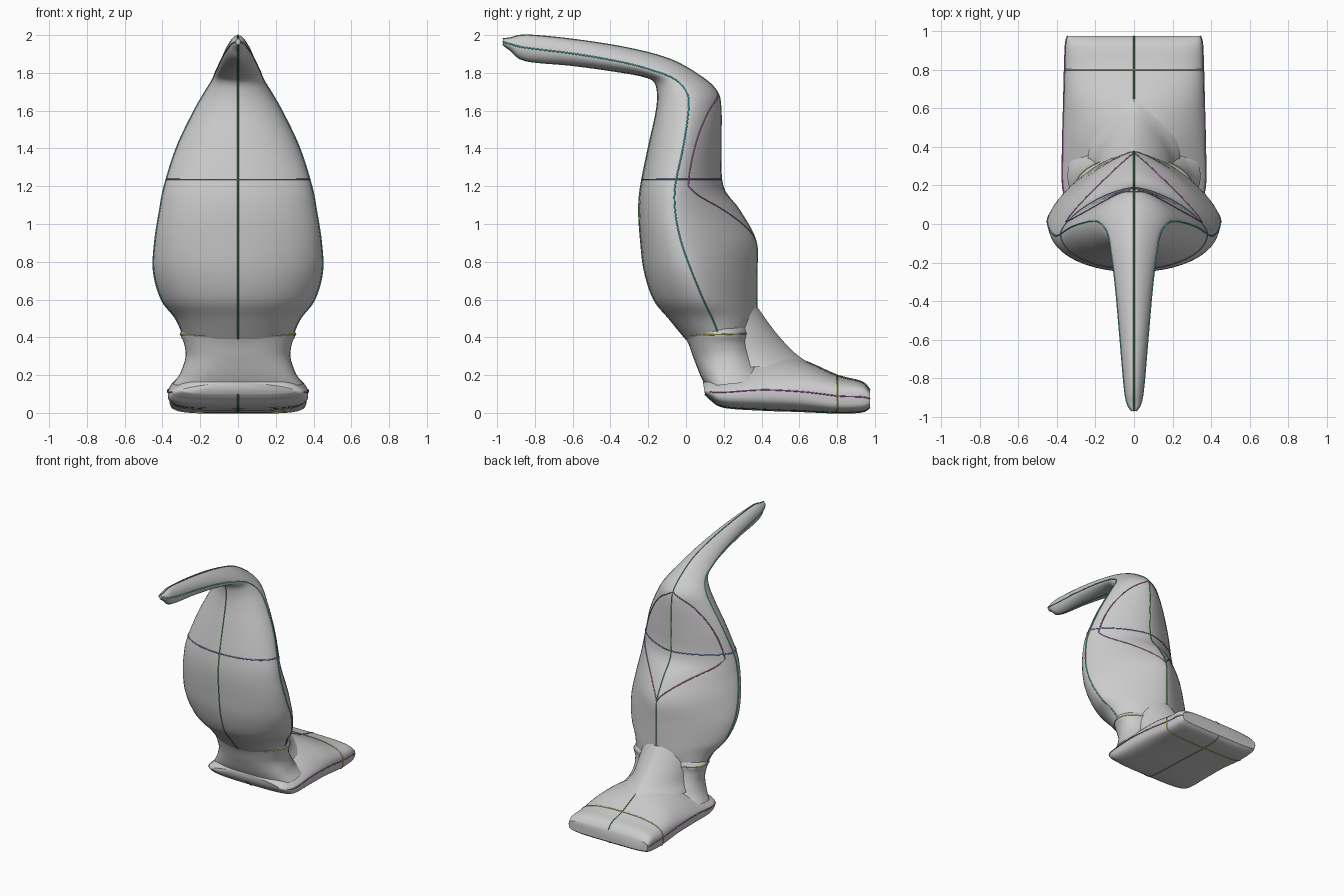
import bpy, bmesh, math
from mathutils import Vector

if "Cube" in bpy.data.objects:
    bpy.data.objects.remove(bpy.data.objects["Cube"])

N = 48  # points per cross-section (0 = +x side, N/4 = end B, 3N/4 = end A)


def catmull(rows, steps):
    """Smoothly interpolate a list of number tuples."""
    out = []
    for i in range(len(rows) - 1):
        a, b = rows[max(i - 1, 0)], rows[i]
        c, d = rows[i + 1], rows[min(i + 2, len(rows) - 1)]
        for s in range(steps):
            t = s / steps
            out.append(tuple(0.5 * (2 * q + (r - p) * t + (2 * p - 5 * q + 4 * r - u) * t * t
                                    + (3 * q - p - 3 * r + u) * t ** 3)
                             for p, q, r, u in zip(a, b, c, d)))
    out.append(tuple(rows[-1]))
    return out


def section(ay, az, by, bz, w, t, pa, pb):
    """Mirrored superellipse spanning points A and B of the centre plane."""
    A, B = Vector((0, ay, az)), Vector((0, by, bz))
    C = A.lerp(B, t)
    ring = []
    for k in range(N):
        ang = 2 * math.pi * k / N
        c, s = math.cos(ang), math.sin(ang)
        p, end = (pb, B) if s >= 0 else (pa, A)
        x = w * math.copysign(abs(c) ** (2 / p), c)
        ring.append(C + (end - C) * abs(s) ** (2 / p) + Vector((x, 0, 0)))
    return ring


def loft(name, rows, steps=5, caps=True):
    rings = [section(*r) for r in catmull(rows, steps)]
    bm = bmesh.new()
    vs = [[bm.verts.new(p) for p in ring] for ring in rings]
    for lo, hi in zip(vs, vs[1:]):
        for k in range(N):
            j = (k + 1) % N
            bm.faces.new((lo[k], lo[j], hi[j], hi[k]))
    if caps:
        bm.faces.new(vs[0])
        bm.faces.new(vs[-1])
    bmesh.ops.recalc_face_normals(bm, faces=bm.faces)
    me = bpy.data.meshes.new(name)
    bm.to_mesh(me)
    bm.free()
    ob = bpy.data.objects.new(name, me)
    bpy.context.collection.objects.link(ob)
    bpy.ops.object.select_all(action='DESELECT')
    ob.select_set(True)
    bpy.context.view_layer.objects.active = ob
    bpy.ops.object.shade_smooth_by_angle(angle=math.radians(40))
    return rings


COLOURS = {"green": (0.1, 0.4, 0.1, 1), "teal": (0.1, 0.6, 0.6, 1), "blue": (0.15, 0.25, 0.55, 1),
           "purple": (0.5, 0.15, 0.5, 1), "yellow": (0.65, 0.65, 0.15, 1)}
MATS = {}
for key, col in COLOURS.items():
    MATS[key] = bpy.data.materials.new(key + "_thread")
    MATS[key].diffuse_color = col


def seam(name, pts, colour, cyclic=False):
    """Thin coloured thread lying on the surface."""
    cu = bpy.data.curves.new(name, 'CURVE')
    cu.dimensions = '3D'
    cu.bevel_depth = 0.004
    cu.bevel_resolution = 1
    sp = cu.splines.new('POLY')
    sp.points.add(len(pts) - 1)
    for p, v in zip(sp.points, pts):
        p.co = (*v, 1)
    sp.use_cyclic_u = cyclic
    cu.materials.append(MATS[colour])
    bpy.context.collection.objects.link(bpy.data.objects.new(name, cu))


# Body bending over into the long forward spike
body = loft("body_and_spike", [
    (0.00, 0.39, 0.34, 0.41, 0.285, 0.52, 2.0, 2.0),
    (-0.09, 0.50, 0.37, 0.50, 0.33, 0.50, 2.0, 1.6),
    (-0.17, 0.60, 0.375, 0.60, 0.405, 0.48, 2.0, 1.4),
    (-0.22, 0.75, 0.375, 0.75, 0.447, 0.42, 2.0, 1.35),
    (-0.24, 0.91, 0.37, 0.91, 0.44, 0.35, 2.0, 1.35),
    (-0.25, 1.07, 0.285, 1.07, 0.415, 0.36, 2.0, 1.4),
    (-0.24, 1.20, 0.195, 1.20, 0.39, 0.42, 2.0, 1.5),
    (-0.20, 1.40, 0.185, 1.41, 0.325, 0.48, 2.0, 1.45),
    (-0.16, 1.58, 0.185, 1.60, 0.237, 0.50, 2.0, 1.5),
    (-0.15, 1.68, 0.165, 1.70, 0.18, 0.50, 2.0, 1.6),
    (-0.165, 1.75, 0.08, 1.78, 0.135, 0.45, 2.0, 1.6),
    (-0.22, 1.78, -0.08, 1.87, 0.115, 0.35, 2.0, 1.5),
    (-0.35, 1.805, -0.30, 1.93, 0.095, 0.40, 2.0, 1.6),
    (-0.60, 1.84, -0.58, 1.975, 0.072, 0.45, 2.0, 1.8),
    (-0.85, 1.865, -0.84, 2.0, 0.05, 0.5, 2.0, 1.8),
    (-0.93, 1.92, -0.93, 1.985, 0.035, 0.5, 2.0, 2.0),
    (-0.97, 1.95, -0.97, 1.98, 0.012, 0.5, 2.0, 2.0)])

# Ankle core and the flared buttress behind it, open where they sink into their neighbours
ankle = loft("ankle", [
    (0.105, 0.14, 0.50, 0.18, 0.345, 0.38, 3.0, 2.0),
    (0.075, 0.20, 0.44, 0.23, 0.305, 0.42, 2.8, 2.0),
    (0.04, 0.29, 0.38, 0.30, 0.278, 0.50, 2.4, 2.2),
    (0.015, 0.36, 0.35, 0.37, 0.285, 0.52, 2.2, 2.2),
    (-0.01, 0.41, 0.35, 0.42, 0.305, 0.55, 2.0, 2.0),
    (-0.04, 0.45, 0.35, 0.46, 0.29, 0.54, 2.0, 1.8)], caps=False)
loft("ankle_buttress", [
    (0.22, 0.24, 0.68, 0.25, 0.24, 0.25, 3.0, 1.7),
    (0.22, 0.31, 0.585, 0.31, 0.21, 0.25, 3.0, 1.5),
    (0.22, 0.42, 0.48, 0.42, 0.19, 0.25, 3.0, 1.5),
    (0.22, 0.54, 0.378, 0.56, 0.16, 0.25, 3.0, 1.5)])

# Foot: slices along y from heel to broad tip, bottom point then top point
foot = loft("foot", [
    (0.10, 0.10, 0.09, 0.16, 0.30, 0.3, 3.0, 1.6),
    (0.13, 0.07, 0.12, 0.21, 0.345, 0.3, 3.0, 1.5),
    (0.20, 0.03, 0.20, 0.27, 0.37, 0.33, 4.0, 1.3),
    (0.40, 0.015, 0.40, 0.32, 0.37, 0.35, 4.0, 1.4),
    (0.60, 0.008, 0.60, 0.285, 0.365, 0.38, 4.0, 1.8),
    (0.80, 0.0, 0.80, 0.20, 0.36, 0.45, 5.0, 2.6),
    (0.93, 0.005, 0.93, 0.165, 0.355, 0.5, 5.0, 3.5),
    (0.975, 0.03, 0.975, 0.12, 0.345, 0.5, 5.0, 4.0)])

# Seams along the centre plane and the sides
Q = N // 4
seam("body_front_seam", [r[3 * Q] for r in body], "green")
seam("body_back_seam", [r[Q] for r in body], "green")
seam("foot_top_seam", [r[Q] for r in foot[20:]], "green")
seam("sole_seam", [r[3 * Q] for r in foot], "green")
for side, k in (("right", 0), ("left", N // 2)):
    seam("body_side_seam_" + side, [r[k] for r in body], "teal")
    seam("foot_side_seam_" + side, [r[k] for r in foot[5:]], "purple")

# Seams running around the waist, ankle and foot
seam("waist_seam", body[31], "blue", True)
seam("ankle_seam", ankle[20], "yellow", True)
seam("foot_cross_seam", foot[25], "yellow", True)


def on_ring(i, k):
    """Point on body ring i at fractional column k."""
    a = int(k)
    return body[i][a].lerp(body[i][a + 1], k - a)


# Back panel seam: from the shoulder out to the waist, then in to the back point
upper = [on_ring(i, 3 + (Q - 3) * ((i - 31) / 14) ** 2.5) for i in range(45, 30, -1)]
lower = [on_ring(i, 3 + (Q - 3) * (30 - i) / 10) for i in range(30, 19, -1)]
for side, sx in (("right", 1), ("left", -1)):
    seam("back_panel_seam_" + side, [Vector((sx * p.x, p.y, p.z)) for p in upper + lower], "purple")

for m in bpy.data.materials:
    if m.users and not m.is_grease_pencil:
        m.use_nodes = True
        m.node_tree.nodes["Principled BSDF"].inputs["Base Color"].default_value = m.diffuse_color
